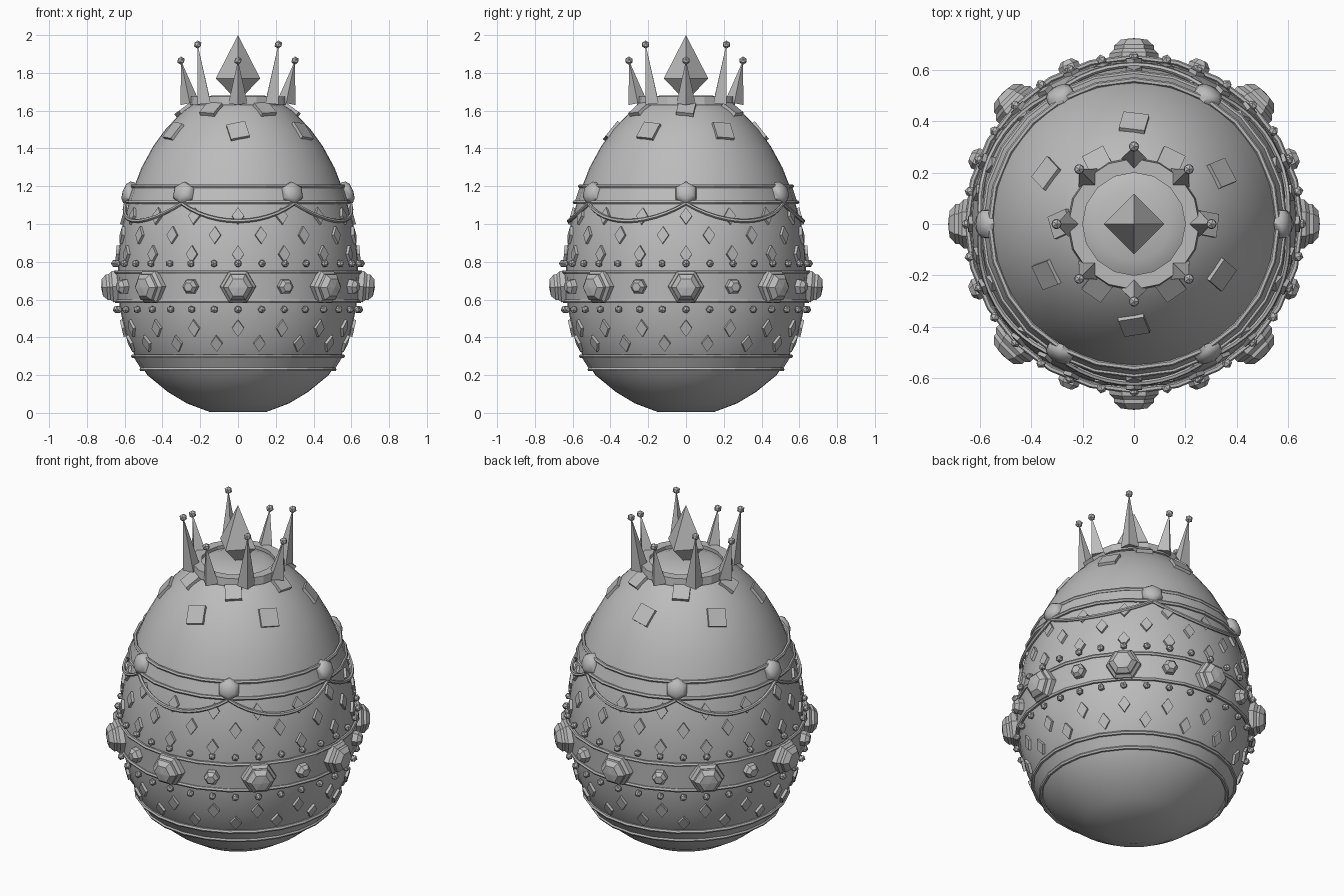
import bpy, bmesh, math, random
from mathutils import Matrix, Vector

cube = bpy.data.objects.get("Cube")
if cube:
    bpy.data.objects.remove(cube, do_unlink=True)
random.seed(4)

grey = bpy.data.materials.new("plain_grey")
grey.use_nodes = True
colour = (0.5, 0.5, 0.5, 1)
grey.diffuse_color = colour
grey.node_tree.nodes["Principled BSDF"].inputs["Base Color"].default_value = colour

# Egg outline as (radius, height)
EGG = [(0.15, 0.005), (0.27, 0.05), (0.37, 0.11), (0.48, 0.2), (0.55, 0.31), (0.595, 0.42),
       (0.625, 0.55), (0.637, 0.7), (0.632, 0.85), (0.61, 1.0), (0.565, 1.16), (0.51, 1.3),
       (0.45, 1.41), (0.385, 1.5), (0.29, 1.6), (0.2, 1.655), (0.14, 1.68)]


def egg_radius(z):
    for (r0, z0), (r1, z1) in zip(EGG, EGG[1:]):
        if z <= z1:
            return r0 + (r1 - r0) * (z - z0) / (z1 - z0)
    return EGG[-1][0]


def on_egg(angle, z, lift=0.0, twist=0.0):
    """Frame on the shell: X runs around, Y runs up, Z points outward."""
    a = math.radians(angle)
    slope = (egg_radius(z + 0.03) - egg_radius(z - 0.03)) / 0.06
    around = Vector((-math.sin(a), math.cos(a), 0))
    radial = Vector((math.cos(a), math.sin(a), 0))
    up = (radial * slope + Vector((0, 0, 1))).normalized()
    out = around.cross(up)
    m = Matrix((around, up, out)).transposed().to_4x4()
    m.translation = radial * egg_radius(z) + Vector((0, 0, z)) + out * lift
    return m @ Matrix.Rotation(math.radians(twist), 4, 'Z')


def lathe(bm, profile, sides, matrix=Matrix(), scale=(1, 1), closed=False):
    """Spin (radius, height) points round Z; zero radius makes a tip."""
    rings = []
    for r, h in profile:
        n = 1 if r == 0 else sides
        angles = [math.tau * i / sides for i in range(n)]
        rings.append([bm.verts.new(matrix @ Vector((r * math.cos(t) * scale[0],
                      r * math.sin(t) * scale[1], h))) for t in angles])
    pairs = list(zip(rings, rings[1:]))
    if closed:
        pairs.append((rings[-1], rings[0]))
    for a, b in pairs:
        for i in range(sides):
            j = (i + 1) % sides
            quad = [a[i % len(a)], a[j % len(a)], b[j % len(b)], b[i % len(b)]]
            bm.faces.new(list(dict.fromkeys(quad)))
    if not closed:
        for ring in (rings[0], rings[-1]):
            if len(ring) > 2:
                bm.faces.new(ring)


def finish(name, bm, smooth=None):
    bmesh.ops.recalc_face_normals(bm, faces=bm.faces)
    mesh = bpy.data.meshes.new(name)
    bm.to_mesh(mesh)
    bm.free()
    mesh.materials.append(grey)
    obj = bpy.data.objects.new(name, mesh)
    bpy.context.collection.objects.link(obj)
    if smooth:
        bpy.ops.object.select_all(action='DESELECT')
        obj.select_set(True)
        bpy.context.view_layer.objects.active = obj
        bpy.ops.object.shade_smooth_by_angle(angle=math.radians(smooth))
    return obj


def ring_of(name, profile, sides, count, z, start=0, lift=0, scale=(1, 1), twist=0, jitter=0, smooth=None):
    bm = bmesh.new()
    for i in range(count):
        turn = twist + random.uniform(-jitter, jitter)
        lathe(bm, profile, sides, on_egg(start + i * 360 / count, z, lift, turn), scale)
    finish(name, bm, smooth)


# Shell
bm = bmesh.new()
lathe(bm, EGG, 48)
finish("egg_shell", bm, 60)

# Bands with a raised rim along each edge
for name, low, high, thick in (("lower_band", 0.23, 0.3, 0.012), ("belt", 0.59, 0.745, 0.015),
                               ("upper_band", 1.115, 1.2, 0.012)):
    bm = bmesh.new()
    r0, r1 = egg_radius(low), egg_radius(high)
    lathe(bm, [(r0 - 0.02, low), (r0 + thick, low), (r1 + thick, high), (r1 - 0.02, high)], 24, closed=True)
    finish(name, bm, 30)
    bm = bmesh.new()
    for z in (low, high):
        r = egg_radius(z) + thick
        tube = [(r + 0.011 * math.cos(math.tau * k / 6), z + 0.011 * math.sin(math.tau * k / 6)) for k in range(6)]
        lathe(bm, tube, 24, closed=True)
    finish(name + "_rims", bm)

# Belt jewels in hexagonal settings, with smaller stones between
ring_of("large_settings", [(0.095, 0), (0.095, 0.03), (0.08, 0.045)], 6, 8, 0.67)
ring_of("large_jewels", [(0.078, 0.02), (0.078, 0.06), (0.052, 0.084), (0, 0.09)], 6, 8, 0.67)
ring_of("small_jewels", [(0.042, 0), (0.042, 0.035), (0.024, 0.055)], 6, 8, 0.67, start=22.5)

# Beads above and below the belt
bm = bmesh.new()
for z in (0.79, 0.55):
    for i in range(32):
        bmesh.ops.create_icosphere(bm, subdivisions=1, radius=0.021, matrix=on_egg(i * 11.25, z, 0.018))
finish("belt_beads", bm)

# Staggered diamond studs
for i, (z, start) in enumerate(((0.37, 11.25), (0.45, 0), (0.84, 0), (0.94, 11.25), (1.04, 0))):
    ring_of(f"diamond_studs_{i + 1}", [(1, -0.01), (1, 0.014)], 4, 16, z, start, scale=(0.032, 0.046))

# Square plates on the shoulder
ring_of("shoulder_plates", [(0.072, -0.01), (0.072, 0.012)], 4, 6, 1.49, 30, twist=52, jitter=20)
ring_of("collar_plates", [(0.065, -0.01), (0.065, 0.014)], 4, 6, 1.605, 0, twist=50, jitter=15)

# Upper band jewels
ring_of("upper_jewels", [(0.063, 0), (0.06, 0.025), (0.04, 0.042), (0, 0.048)], 6, 6, 1.16, twist=30, smooth=50)

# Hanging garland: one closed wavy tube, six swags
bm = bmesh.new()
steps, loops = 72, []
for i in range(steps):
    angle = 360 * i / steps
    sag = (angle % 60) / 60
    z = 1.105 - 0.37 * sag * (1 - sag)
    frame = on_egg(angle, z, 0.014)
    loops.append([bm.verts.new(frame @ Vector((0, 0.011 * math.cos(math.tau * k / 6),
                  0.011 * math.sin(math.tau * k / 6)))) for k in range(6)])
for i in range(steps):
    a, b = loops[i], loops[(i + 1) % steps]
    for k in range(6):
        bm.faces.new((a[k], b[k], b[(k + 1) % 6], a[(k + 1) % 6]))
finish("garland", bm, 40)

# Crown: base ring, leaning spikes and tip beads
bm = bmesh.new()
lathe(bm, [(0.2, 1.63), (0.26, 1.63), (0.255, 1.675), (0.2, 1.675)], 16, closed=True)
finish("crown_ring", bm)
spikes, tips = bmesh.new(), bmesh.new()
for i in range(8):
    a = math.radians(i * 45)
    radial = Vector((math.cos(a), math.sin(a), 0))
    foot = radial * 0.255 + Vector((0, 0, 1.64))
    tip = radial * 0.302 + Vector((0, 0, 1.95 if i % 2 else 1.865))
    lean = Matrix.Rotation(a, 4, 'Z') @ Matrix.Rotation(math.atan2(0.047, tip.z - foot.z), 4, 'Y')
    lathe(spikes, [(0.05, 0), (0, (tip - foot).length)], 4, Matrix.Translation(foot) @ lean)
    bmesh.ops.create_icosphere(tips, subdivisions=1, radius=0.022, matrix=Matrix.Translation(tip))
finish("crown_spikes", spikes)
finish("crown_tip_beads", tips)

# Central crystal
bm = bmesh.new()
lathe(bm, [(0, 1.65), (0.118, 1.77), (0, 2.0)], 4)
finish("crown_crystal", bm)
